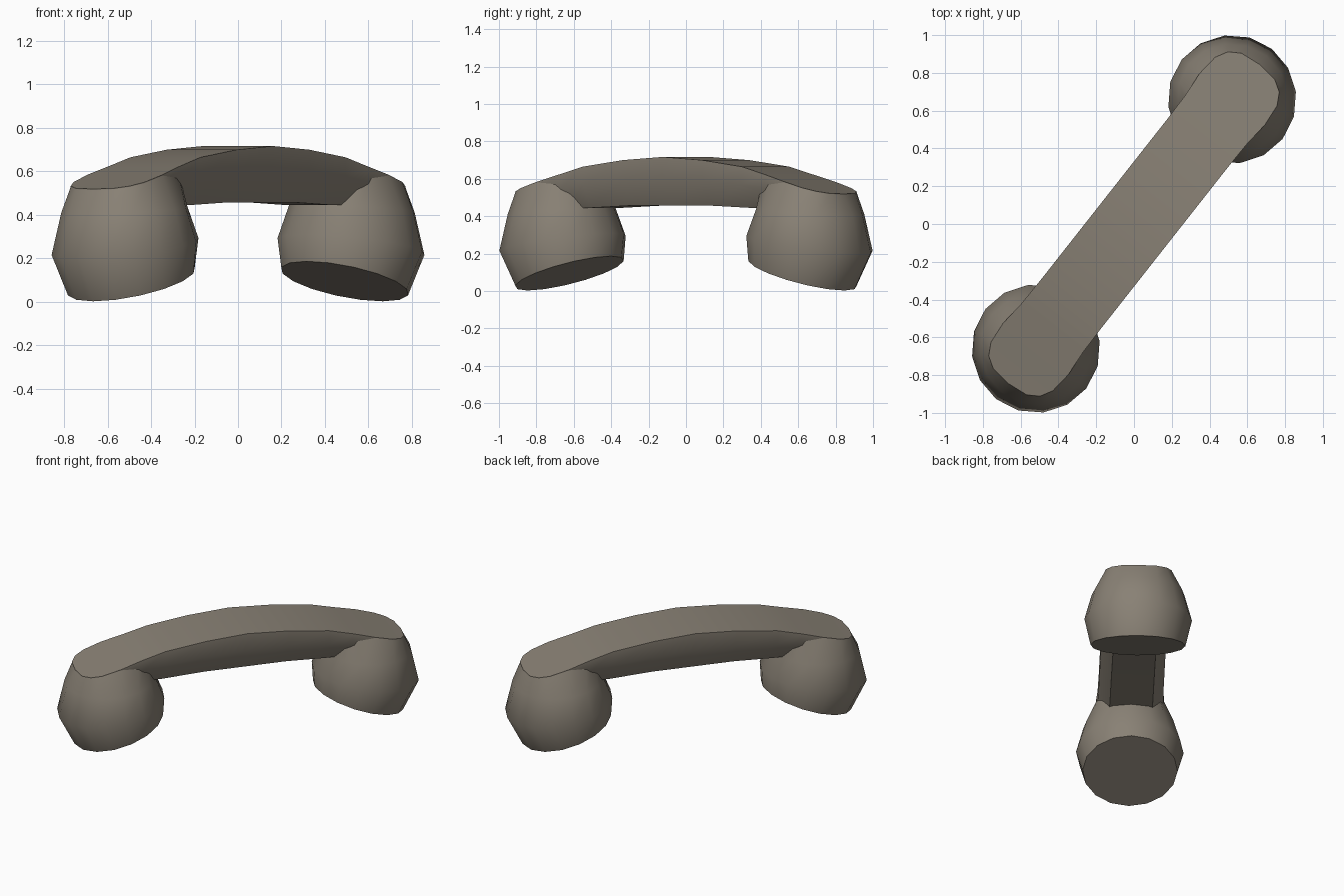
import bpy, bmesh, math
from math import cos, sin, pi

if "Cube" in bpy.data.objects:
    bpy.data.objects.remove(bpy.data.objects["Cube"])

ANGLE = math.radians(51.8)      # direction of the handle in plan
SEG = 16                        # sides of each cup
CUP_U, END_U, END_V, POW = 0.84, 0.235, 0.22, 0.7

mat = bpy.data.materials.new("warm grey")
mat.diffuse_color = (0.25, 0.22, 0.178, 1)
mat.use_nodes = True
mat.node_tree.nodes["Principled BSDF"].inputs["Base Color"].default_value = mat.diffuse_color

TOP = [(0, .717), (.27, .70), (.54, .665), (.77, .605), (.98, .545), (1.08, .518)]


def top_z(u):
    """Height of the arched back of the handle."""
    u = abs(u)
    for (a, za), (b, zb) in zip(TOP, TOP[1:]):
        if u <= b:
            return za + (zb - za) * (u - a) / (b - a)
    return TOP[-1][1]


def spow(x, p):
    return math.copysign(abs(x) ** p, x) if abs(x) > 1e-6 else 0.0


def loft(name, rings, caps):
    bm = bmesh.new()
    rows = [[bm.verts.new(p) for p in r] for r in rings]
    for a, b in zip(rows, rows[1:]):
        n = len(a)
        for i in range(n):
            j = (i + 1) % n
            bm.faces.new((a[i], a[j], b[j], b[i]))
    if caps:
        bm.faces.new(rows[0][::-1])
        bm.faces.new(rows[-1])
    bmesh.ops.remove_doubles(bm, verts=bm.verts, dist=1e-4)
    bmesh.ops.recalc_face_normals(bm, faces=bm.faces)
    me = bpy.data.meshes.new(name)
    bm.to_mesh(me)
    bm.free()
    ob = bpy.data.objects.new(name, me)
    bpy.context.collection.objects.link(ob)
    me.materials.append(mat)
    ob.rotation_euler.z = ANGLE
    bpy.ops.object.select_all(action='DESELECT')
    ob.select_set(True)
    bpy.context.view_layer.objects.active = ob
    bpy.ops.object.shade_smooth_by_angle(angle=math.radians(48))
    return ob


# Handle: arched bar with a flat back, tapered underside and rounded ends
stations = [(0, .205), (.27, .205), (.54, .205), (.70, .208)]
for k in range(4, -1, -1):
    a = k * 2 * pi / SEG
    stations.append((CUP_U + END_U * spow(cos(a), POW), END_V * spow(sin(a), POW)))
stations = [(-u, w) for u, w in stations[:0:-1]] + stations
sections = []
for u, w in stations:
    zt = top_z(u)
    zb = min(.457 if abs(u) < .5 else .445, zt - .06)
    zm = zt - .45 * (zt - zb)
    sections.append([(u, w, zt), (u, w, zm), (u, .66 * w, zb),
                     (u, -.66 * w, zb), (u, -w, zm), (u, -w, zt)])
loft("handle", sections, False)

# Cups: tilted flat face, bulging waist, shoulders running up to the handle
# each ring: centre u, centre z, radius along, radius across, outward rise
CUP = [(.793, .095, .285, .30, -.092),
       (.84, .255, .34, .34, -.055),
       (.845, .425, .288, .295, -.02)]
for name, s in (("ear_cup", 1), ("mouth_cup", -1)):
    rings = []
    for uc, zc, ru, rv, rise in CUP:
        rings.append([(s * (uc + ru * cos(t)), s * rv * sin(t), zc + rise * cos(t))
                      for t in (2 * pi * i / SEG for i in range(SEG))])
    rim = []
    for i in range(SEG):
        t = 2 * pi * i / SEG
        u = CUP_U + END_U * spow(cos(t), POW)
        v = (END_V if cos(t) > -.01 else .20) * spow(sin(t), POW)
        rim.append((s * u, s * v, top_z(u) - .004))
    rings.append(rim)
    loft(name, rings, True)
